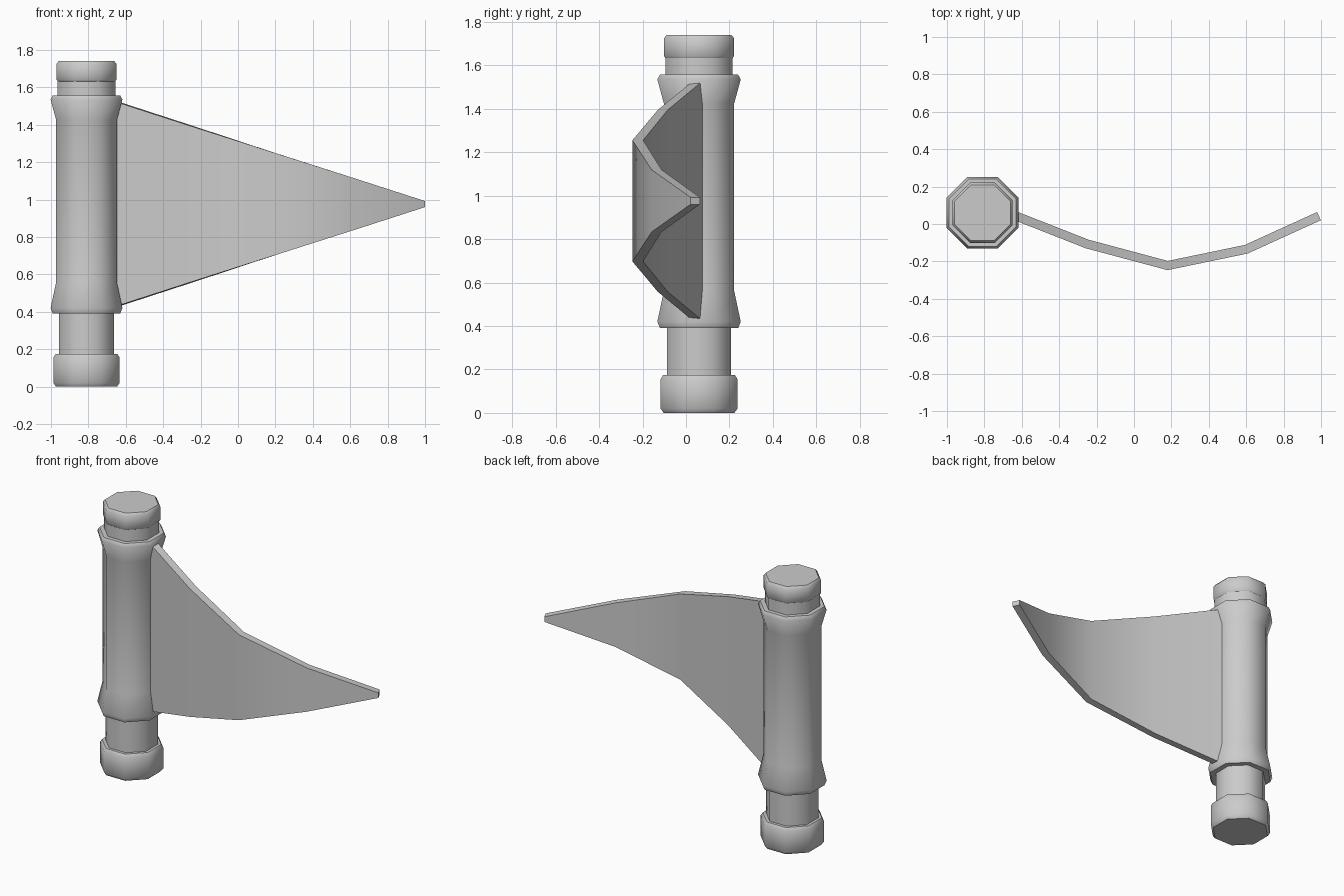
import bpy, bmesh, math
from mathutils import Vector

cube = bpy.data.objects.get("Cube")
if cube:
    bpy.data.objects.remove(cube, do_unlink=True)

GREY = (0.6, 0.6, 0.6, 1.0)
metal = bpy.data.materials.new("plain grey")
metal.use_nodes = True
metal.diffuse_color = GREY
metal.node_tree.nodes["Principled BSDF"].inputs["Base Color"].default_value = GREY

AXIS = Vector((-0.81, 0.06, 0))
SIDES = 8


def finish(name, bm, angle):
    bmesh.ops.recalc_face_normals(bm, faces=bm.faces)
    mesh = bpy.data.meshes.new(name)
    bm.to_mesh(mesh)
    bm.free()
    mesh.materials.append(metal)
    obj = bpy.data.objects.new(name, mesh)
    bpy.context.collection.objects.link(obj)
    bpy.ops.object.select_all(action="DESELECT")
    obj.select_set(True)
    bpy.context.view_layer.objects.active = obj
    bpy.ops.object.shade_smooth_by_angle(angle=math.radians(angle))


def loft(bm, rings, closed_ends=True):
    """Join consecutive rings of points and cap both ends."""
    loops = [[bm.verts.new(p) for p in ring] for ring in rings]
    for a, b in zip(loops, loops[1:]):
        for i in range(len(a)):
            j = (i + 1) % len(a)
            bm.faces.new((a[i], a[j], b[j], b[i]))
    bm.faces.new(loops[0])
    bm.faces.new(loops[-1])


def octagon_part(name, profile):
    """Octagonal turned part; profile holds (half width, height)."""
    rings = []
    for half, z in profile:
        r = half / math.cos(math.pi / SIDES)
        angles = [(i + 0.5) * math.tau / SIDES for i in range(SIDES)]
        rings.append([AXIS + Vector((r * math.cos(a), r * math.sin(a), z)) for a in angles])
    bm = bmesh.new()
    loft(bm, rings)
    finish(name, bm, 50)


# Stacked handle parts
octagon_part("bottom_cap", [(0.163, 0), (0.177, 0.02), (0.177, 0.155), (0.165, 0.175)])
octagon_part("lower_neck", [(0.147, 0.15), (0.147, 0.41)])
octagon_part("sleeve", [(0.18, 0.39), (0.192, 0.42), (0.162, 0.56),
                        (0.162, 1.425), (0.192, 1.535), (0.18, 1.557)])
octagon_part("upper_neck", [(0.154, 1.53), (0.154, 1.65)])
octagon_part("top_cap", [(0.152, 1.63), (0.161, 1.642), (0.161, 1.725), (0.149, 1.74)])

# Curved triangular blade, tapering evenly along x
path = [Vector(p) for p in [(-0.665, 0.056), (-0.25, -0.107), (0.18, -0.222),
                            (0.6, -0.135), (0.989, 0.042)]]
THICK = 0.048
rings = []
for i, p in enumerate(path):
    dirs = [(b - a).normalized() for a, b in zip(path, path[1:])]
    before, after = dirs[max(i - 1, 0)], dirs[min(i, len(dirs) - 1)]
    along = (before + after).normalized()
    offset = Vector((-along.y, along.x)) * THICK / 2 / along.dot(after)
    half = 0.013 + 0.3245 * (1.0 - p.x)
    near, far = p - offset, p + offset
    rings.append([(q.x, q.y, 0.976 + s * half)
                  for q, s in ((near, -1), (far, -1), (far, 1), (near, 1))])
blade = bmesh.new()
loft(blade, rings)
finish("blade", blade, 40)
